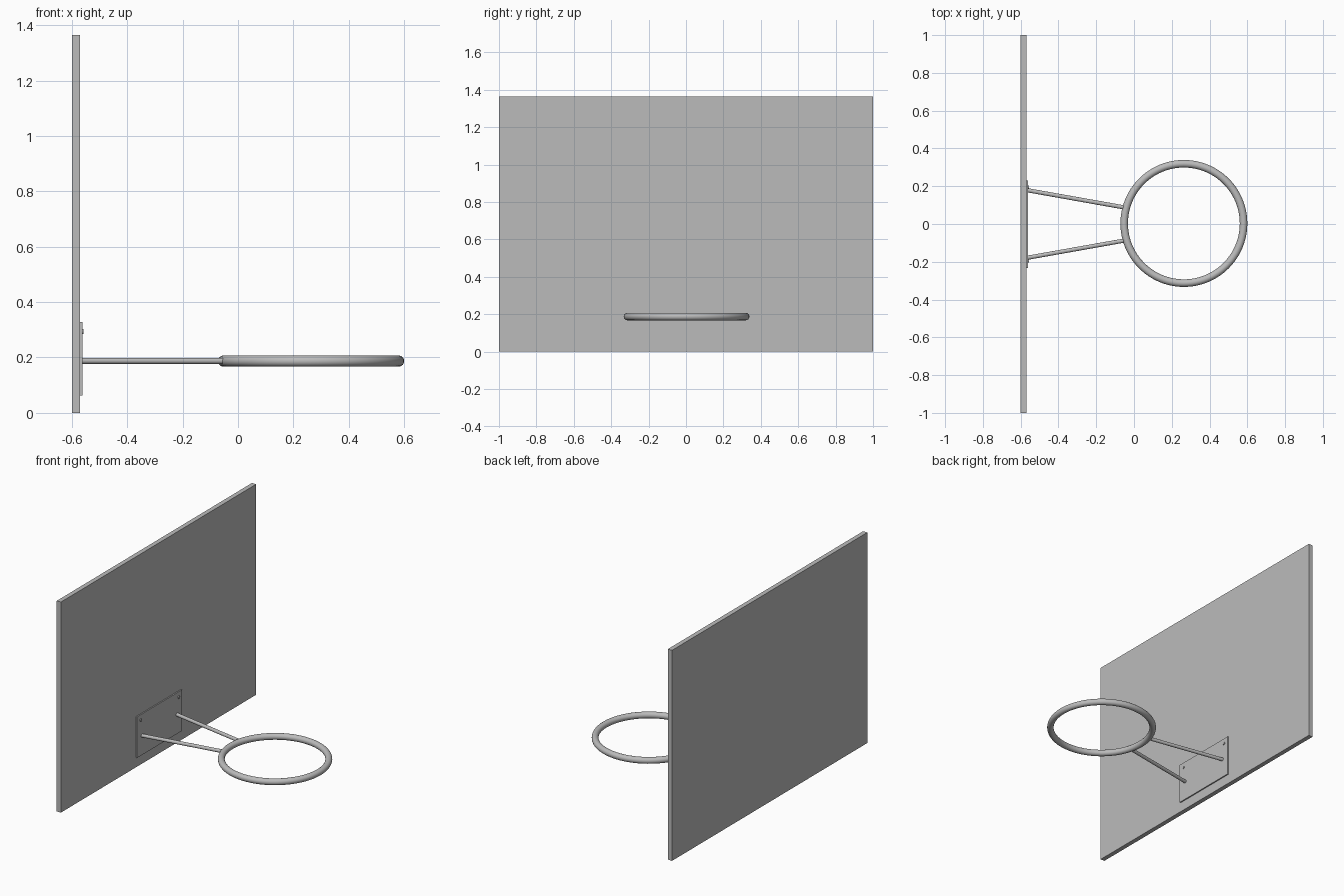
import bpy
from mathutils import Vector

if "Cube" in bpy.data.objects:
    bpy.data.objects.remove(bpy.data.objects["Cube"])

grey = bpy.data.materials.new("plain_grey")
grey.diffuse_color = (0.5, 0.5, 0.5, 1)
grey.use_nodes = True
grey.node_tree.nodes["Principled BSDF"].inputs["Base Color"].default_value = grey.diffuse_color


def finish(name, smooth=False):
    ob = bpy.context.object
    ob.name = name
    ob.data.materials.append(grey)
    if smooth:
        bpy.ops.object.shade_smooth_by_angle()
    return ob


def box(name, lo, hi):
    lo, hi = Vector(lo), Vector(hi)
    bpy.ops.mesh.primitive_cube_add(size=1, location=(lo + hi) / 2)
    bpy.context.object.scale = hi - lo
    bpy.ops.object.transform_apply(location=False, rotation=False, scale=True)
    return finish(name)


def rod(name, a, b, radius, sides=32):
    a, b = Vector(a), Vector(b)
    d = b - a
    bpy.ops.mesh.primitive_cylinder_add(
        vertices=sides, radius=radius, depth=d.length, location=(a + b) / 2,
        rotation=d.to_track_quat('Z', 'Y').to_euler())
    return finish(name, True)


# Backboard and mounting plate
box("backboard", (-0.60, -1, 0), (-0.57, 1, 1.365))
box("mounting_plate", (-0.57, -0.232, 0.063), (-0.562, 0.23, 0.329))

# Hoop
bpy.ops.mesh.primitive_torus_add(
    location=(0.264, 0.003, 0.187), major_radius=0.316, minor_radius=0.02,
    major_segments=96, minor_segments=24)
finish("hoop_ring", True)

# Support rods and upper bolts, one per side
for side, label in ((-1, "left"), (1, "right")):
    rod("support_rod_" + label, (-0.566, side * 0.179, 0.188),
        (-0.042, side * 0.086, 0.188), 0.011)
    y = side * 0.195
    rod("bolt_" + label, (-0.566, y, 0.294), (-0.557, y, 0.294), 0.009, 24)
